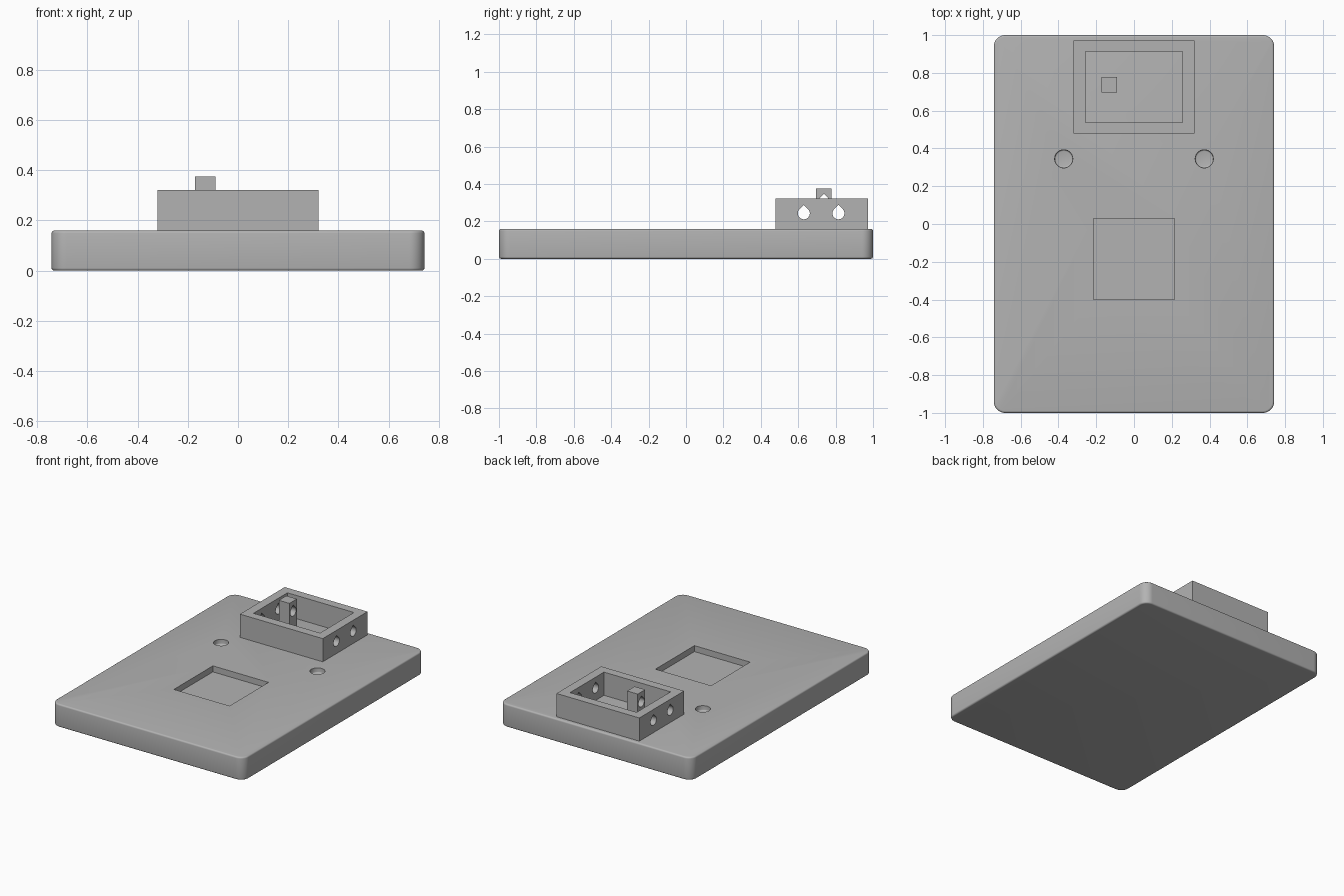
import bpy, bmesh, math
from mathutils import Vector

if "Cube" in bpy.data.objects:
    bpy.data.objects.remove(bpy.data.objects["Cube"], do_unlink=True)

TOP = 0.16            # upper surface of the base plate
BOX_Y = 0.725         # centre line of the raised box

grey = bpy.data.materials.new("plain grey")
grey.use_nodes = True
grey.diffuse_color = (0.45, 0.45, 0.45, 1)
grey.node_tree.nodes["Principled BSDF"].inputs["Base Color"].default_value = grey.diffuse_color


def finish(name, bm):
    bmesh.ops.recalc_face_normals(bm, faces=bm.faces)
    mesh = bpy.data.meshes.new(name)
    bm.to_mesh(mesh)
    bm.free()
    mesh.materials.append(grey)
    obj = bpy.data.objects.new(name, mesh)
    bpy.context.collection.objects.link(obj)
    return obj


def extrude(bm, points, direction):
    face = bm.faces.new([bm.verts.new(p) for p in points])
    grown = bmesh.ops.extrude_face_region(bm, geom=[face])["geom"]
    verts = [v for v in grown if isinstance(v, bmesh.types.BMVert)]
    bmesh.ops.translate(bm, verts=verts, vec=direction)


def block(name, x, y, z, corner=0, rim=0):
    """Box between three (low, high) ranges, with optional rounded corners and rims."""
    bm = bmesh.new()
    points = [(x[0], y[0], z[0]), (x[1], y[0], z[0]), (x[1], y[1], z[0]), (x[0], y[1], z[0])]
    extrude(bm, points, Vector((0, 0, z[1] - z[0])))
    for radius, upright, steps in ((corner, True, 10), (rim, False, 4)):
        if radius:
            edges = [e for e in bm.edges
                     if (abs(e.verts[0].co.z - e.verts[1].co.z) > 0.01) == upright]
            bmesh.ops.bevel(bm, geom=edges, offset=radius, segments=steps,
                            profile=0.5, affect='EDGES')
    return finish(name, bm)


def teardrop(x, y, z, r=0.032):
    """Cutter along x: a round hole with a pointed roof."""
    bm = bmesh.new()
    angles = [math.radians(135 + 270 * i / 24) for i in range(25)]
    points = [(x[0], y + r * math.cos(a), z + r * math.sin(a)) for a in angles]
    points.append((x[0], y, z + r * math.sqrt(2)))
    extrude(bm, points, Vector((x[1] - x[0], 0, 0)))
    return finish("hole_cutter", bm)


def dimple(x, y, r=0.048, depth=0.035):
    """Cutter for a round blind hole with a softened floor edge."""
    bm = bmesh.new()
    floor = TOP - depth
    points = [(x + r * math.cos(i * math.tau / 40), y + r * math.sin(i * math.tau / 40), floor)
              for i in range(40)]
    extrude(bm, points, Vector((0, 0, depth + 0.1)))
    edges = [e for e in bm.edges if all(v.co.z < floor + 0.001 for v in e.verts)]
    bmesh.ops.bevel(bm, geom=edges, offset=0.008, segments=3, profile=0.5, affect='EDGES')
    return finish("dimple_cutter", bm)


def cut(obj, cutters):
    bpy.ops.object.select_all(action='DESELECT')
    obj.select_set(True)
    bpy.context.view_layer.objects.active = obj
    for cutter in cutters:
        cutter.hide_render = True
        mod = obj.modifiers.new("cut", 'BOOLEAN')
        mod.operation = 'DIFFERENCE'
        mod.solver = 'EXACT'
        mod.object = cutter
        bpy.ops.object.modifier_apply(modifier=mod.name)
        bpy.data.objects.remove(cutter, do_unlink=True)
    bpy.ops.object.shade_smooth_by_angle(angle=math.radians(35))


# Base plate with a square pocket and two round dimples
plate = block("base_plate", (-0.742, 0.742), (-1, 1), (0, TOP), corner=0.06, rim=0.011)
pocket = block("pocket_cutter", (-0.215, 0.215), (-0.4, 0.03), (TOP - 0.042, 0.3))
cut(plate, [pocket] + [dimple(side * 0.372, 0.345) for side in (-1, 1)])

# Open box frame with two cross holes through both side walls
frame = block("box_frame", (-0.32, 0.32), (BOX_Y - 0.247, BOX_Y + 0.247), (TOP, 0.322))
inside = block("inside_cutter", (-0.257, 0.257), (BOX_Y - 0.187, BOX_Y + 0.187), (0.1, 0.4))
cut(frame, [inside] + [teardrop((-0.5, 0.5), BOX_Y + d, 0.243) for d in (-0.095, 0.09)])

# Upright post inside the box, with its own cross hole
post = block("post", (-0.172, -0.09), (0.696, 0.778), (TOP, 0.375))
cut(post, [teardrop((-0.3, 0.1), 0.737, 0.302)])
